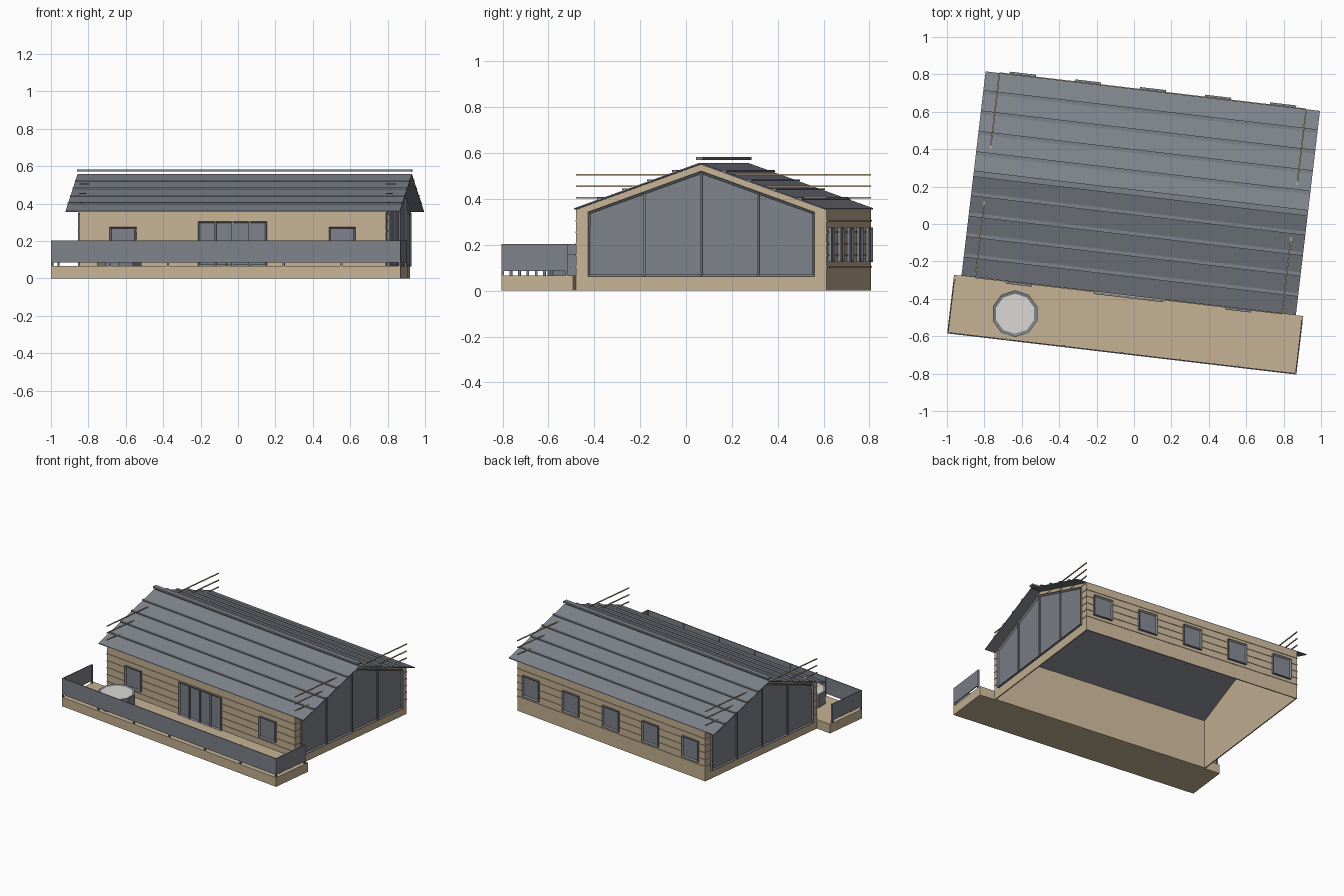
import bpy, bmesh, math
from mathutils import Matrix

cube = bpy.data.objects.get("Cube")
if cube:
    bpy.data.objects.remove(cube, do_unlink=True)


def material(name, rgb):
    m = bpy.data.materials.new(name)
    m.use_nodes = True
    m.diffuse_color = (*rgb, 1)
    bsdf = next(n for n in m.node_tree.nodes if n.type == 'BSDF_PRINCIPLED')
    bsdf.inputs["Base Color"].default_value = (*rgb, 1)
    return m


TIMBER = material("tan timber", (0.57, 0.45, 0.30))
SLATE = material("slate grey", (0.21, 0.228, 0.258))
WATER = material("pale water", (0.71, 0.69, 0.665))

# The whole house stands slightly turned on its plot
PLACE = Matrix.Translation((0.036, 0.164, 0)) @ Matrix.Rotation(math.radians(-6.73), 4, 'Z')
FRONT, RIGHT_END, BACK, LEFT_END = 0, 90, 180, 270
HALF_L, HALF_W = 0.825, 0.55       # wall half length and half width
ROOF_L = 0.90
EAVE, RIDGE = 0.36, 0.558
SLOPE = (RIDGE - EAVE) / HALF_W


def finish(bm, name, mats):
    bm.transform(PLACE)
    me = bpy.data.meshes.new(name)
    bm.to_mesh(me)
    bm.free()
    for m in mats:
        me.materials.append(m)
    ob = bpy.data.objects.new(name, me)
    bpy.context.collection.objects.link(ob)
    return ob


def prism(name, pts, d0, d1, side, mat, frame=0, recess=0):
    """Profile (along wall, height) extruded outward from d0 to d1 on one side."""
    bm = bmesh.new()
    outer = bm.faces.new([bm.verts.new((a, -d1, z)) for a, z in pts])
    inner = bm.faces.new([bm.verts.new((a, -d0, z)) for a, z in reversed(pts)])
    o, i = list(outer.verts), list(reversed(inner.verts))
    for k in range(len(o)):
        n = (k + 1) % len(o)
        bm.faces.new((o[n], o[k], i[k], i[n]))
    bmesh.ops.recalc_face_normals(bm, faces=bm.faces)
    if frame:
        bmesh.ops.inset_region(bm, faces=[outer], thickness=frame, depth=-recess)
    bm.transform(Matrix.Rotation(math.radians(side), 4, 'Z'))
    return finish(bm, name, [mat])


def rect(a0, a1, z0, z1):
    return [(a0, z0), (a1, z0), (a1, z1), (a0, z1)]


def window(name, side, a, width, z0, z1, panes=1):
    prism(name, rect(a - width / 2, a + width / 2, z0, z1),
          HALF_W - 0.005, HALF_W + 0.014, side, SLATE, 0.013, 0.009)
    for k in range(1, panes):
        m = a - width / 2 + width * k / panes
        prism(name + "_mullion", rect(m - 0.005, m + 0.005, z0, z1),
              HALF_W, HALF_W + 0.013, side, SLATE)


# Long walls with log joints
for side, label in ((FRONT, "front"), (BACK, "back")):
    prism(label + "_wall", rect(-HALF_L, HALF_L, 0, EAVE - 0.005),
          HALF_W - 0.008, HALF_W, side, TIMBER)
    for k in range(5):
        z = 0.105 + 0.05 * k
        prism(label + "_log_joint", rect(-HALF_L, HALF_L, z - 0.003, z + 0.003),
              HALF_W, HALF_W + 0.004, side, TIMBER)

# Gable ends: wall, log joints running past the roof, full glazed wall
for side, label in ((RIGHT_END, "left"), (LEFT_END, "right")):
    w = HALF_W
    prism(label + "_gable_wall",
          [(-w, 0), (w, 0), (w, EAVE - 0.005), (0, RIDGE - 0.005), (-w, EAVE - 0.005)],
          HALF_L - 0.008, HALF_L, side, TIMBER)
    for k in range(9):
        z = 0.105 + 0.05 * k
        prism(label + "_gable_joint", rect(-w, w, z - 0.003, z + 0.003),
              HALF_L - 0.003, HALF_L + 0.004, side, TIMBER)
    g = 0.497
    prism(label + "_gable_glazing",
          [(-g, 0.063), (g, 0.063), (g, 0.343), (0, 0.522), (-g, 0.343)],
          HALF_L - 0.005, HALF_L + 0.015, side, SLATE, 0.012, 0.009)
    for a in (-0.25, 0, 0.25):
        prism(label + "_gable_mullion",
              rect(a - 0.005, a + 0.005, 0.065, 0.515 - SLOPE * abs(a)),
              HALF_L, HALF_L + 0.014, side, SLATE)

# Windows and patio door
for a in (-0.59, 0.59):
    window("front_window", FRONT, a, 0.142, 0.125, 0.275)
window("patio_door", FRONT, 0, 0.37, 0.065, 0.305, 4)
for k in range(-2, 3):
    window("back_window", BACK, 0.35 * k, 0.142, 0.125, 0.275)

# Roof sheet, battens and raised ridge cap
t = 0.006
prism("roof", [(-HALF_W, EAVE), (-HALF_W, EAVE - t), (0, RIDGE - t),
               (HALF_W, EAVE - t), (HALF_W, EAVE), (0, RIDGE)],
      -ROOF_L, ROOF_L, RIGHT_END, SLATE)
for s in (-1, 1):
    for k in range(1, 5):
        v = s * 0.11 * k
        z = RIDGE - SLOPE * abs(v)
        prism("roof_batten", rect(v - 0.01, v + 0.01, z - 0.001, z + 0.007),
              -ROOF_L, ROOF_L, RIGHT_END, SLATE)
prism("ridge_cap", rect(-0.016, 0.016, 0.571, 0.583), -ROOF_L, ROOF_L, RIGHT_END, SLATE)

# Deck
DECK_L, DECK_V, DECK_Z = 0.94, 0.865, 0.066
prism("deck", rect(-DECK_L, DECK_L, 0, DECK_Z), HALF_W, DECK_V, FRONT, TIMBER)

# Railing panels and posts
rail = (0.085, 0.203)
prism("front_railing", rect(-DECK_L, DECK_L, *rail), DECK_V - 0.007, DECK_V - 0.001, FRONT, SLATE)
for side, s in ((RIGHT_END, -1), (LEFT_END, 1)):
    a0, a1 = sorted((s * 0.573, s * DECK_V))
    prism("side_railing", rect(a0, a1, *rail), DECK_L - 0.007, DECK_L - 0.001, side, SLATE)
    prism("side_post", rect(s * 0.578 - 0.005, s * 0.578 + 0.005, DECK_Z, 0.203),
          DECK_L - 0.01, DECK_L, side, SLATE)
for k in range(7):
    a = (k - 3) * (DECK_L - 0.005) / 3
    prism("front_post", rect(a - 0.005, a + 0.005, DECK_Z, 0.203),
          DECK_V - 0.011, DECK_V, FRONT, SLATE)

# Ten-sided hot tub with water inset in its top
bm = bmesh.new()
height = 0.16 - DECK_Z
bmesh.ops.create_cone(bm, cap_ends=True, segments=10, radius1=0.125, radius2=0.125, depth=height,
                      matrix=Matrix.Translation((-0.592, -0.718, DECK_Z + height / 2))
                      @ Matrix.Rotation(math.radians(6.73), 4, 'Z'))
bm.normal_update()
top = max(bm.faces, key=lambda f: f.calc_center_median().z)
bmesh.ops.inset_region(bm, faces=[top], thickness=0.018, depth=-0.004)
top.material_index = 1
finish(bm, "hot_tub", [SLATE, WATER])
